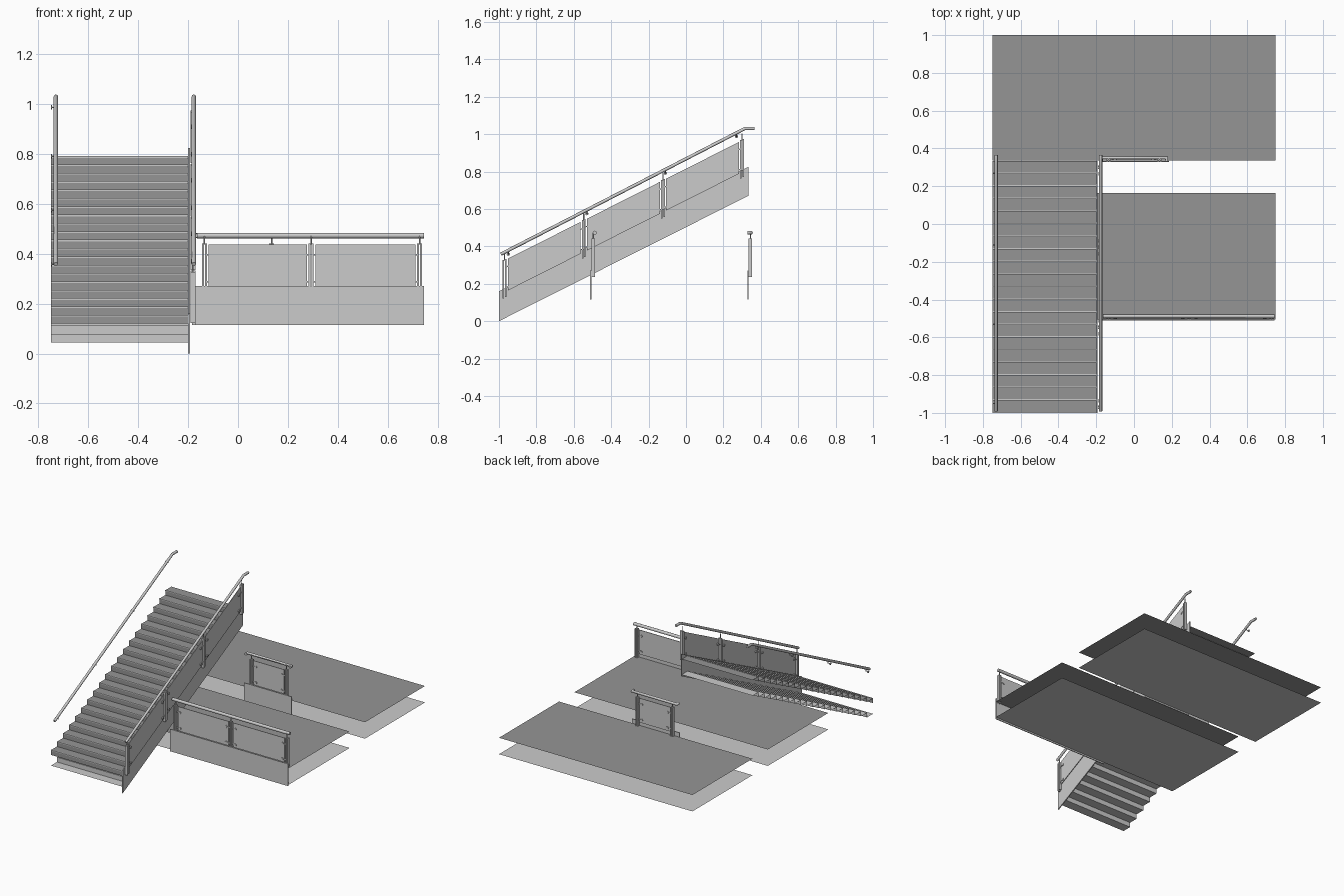
import bpy, bmesh
from mathutils import Vector, Matrix

if "Cube" in bpy.data.objects:
    bpy.data.objects.remove(bpy.data.objects["Cube"])

dark = bpy.data.materials.new("dark_floor")
dark.diffuse_color = (0.3, 0.3, 0.3, 1)
dark.use_nodes = True
dark.node_tree.nodes["Principled BSDF"].inputs["Base Color"].default_value = dark.diffuse_color


def mesh_obj(name, verts, faces, mat=None):
    me = bpy.data.meshes.new(name)
    me.from_pydata(verts, [], faces)
    ob = bpy.data.objects.new(name, me)
    bpy.context.collection.objects.link(ob)
    if mat:
        me.materials.append(mat)
    return ob


def prism(name, quad, offset):
    """Extrude a flat four-point profile by an offset vector."""
    v = [Vector(p) for p in quad]
    v += [p + Vector(offset) for p in v]
    f = [(3, 2, 1, 0), (4, 5, 6, 7)] + [(i, (i + 1) % 4, (i + 1) % 4 + 4, i + 4) for i in range(4)]
    ob = mesh_obj(name, v, f)
    bm = bmesh.new()
    bm.from_mesh(ob.data)
    bmesh.ops.recalc_face_normals(bm, faces=bm.faces)
    bm.to_mesh(ob.data)
    bm.free()
    return ob


def box(name, x0, x1, y0, y1, z0, z1):
    return prism(name, [(x0, y0, z0), (x1, y0, z0), (x1, y1, z0), (x0, y1, z0)], (0, 0, z1 - z0))


def tube(name, pts, r):
    cu = bpy.data.curves.new(name, 'CURVE')
    cu.dimensions = '3D'
    cu.bevel_depth = r
    cu.bevel_resolution = 2
    cu.use_fill_caps = True
    sp = cu.splines.new('POLY')
    sp.points.add(len(pts) - 1)
    for p, c in zip(sp.points, pts):
        p.co = (*c, 1)
    ob = bpy.data.objects.new(name, cu)
    bpy.context.collection.objects.link(ob)
    return ob


# floor slabs: dark top sheet and light underside sheet
for name, y0, y1 in (("rear_floor", 0.335, 1.0), ("front_floor", -0.505, 0.165)):
    rect = [(-0.75, y0), (0.75, y0), (0.75, y1), (-0.75, y1)]
    mesh_obj(name + "_top", [(x, y, 0.24) for x, y in rect], [(0, 1, 2, 3)], dark)
    mesh_obj(name + "_underside", [(x, y, 0.125) for x, y in rect], [(3, 2, 1, 0)])

# stair flight: stepped upper and lower sheets
N, XL, XR, Y0 = 20, -0.75, -0.2, -1.0
RUN, RISE = 1.333 / N, 0.67 / N


def steps(name, z0, first_riser, flip, mat=None):
    prof = [(Y0, z0)] if first_riser else []
    for i in range(N):
        z = z0 + (i + 1) * RISE
        prof += [(Y0 + i * RUN, z), (Y0 + (i + 1) * RUN, z)]
    v = [(x, y, z) for y, z in prof for x in (XL, XR)]
    f = [(2 * i, 2 * i + 1, 2 * i + 3, 2 * i + 2) for i in range(len(prof) - 1)]
    mesh_obj(name, v, [q[::-1] for q in f] if flip else f, mat)


steps("stair_treads", 0.12, True, False, dark)
steps("stair_underside", 0.0115, False, True)

# light nosing strip on each tread
for i in range(N):
    y, z = Y0 + i * RUN, 0.12 + (i + 1) * RISE
    box("nosing", XL, XR, y - 0.001, y + 0.006, z - 0.005, z + 0.0015)

# stair stringer
prism("stair_stringer", [(-0.2, -1, 0), (-0.2, 0.333, 0.67), (-0.2, 0.333, 0.825), (-0.2, -1, 0.16)], (0.007, 0, 0))


def railing(name, origin, along, out, slope, posts):
    """Posts, glass panels and clamps; origin is the post bottom at parameter 0."""
    o, a, n = Vector(origin), Vector(along), Vector(out)
    up = Vector((0, 0, 1))

    def pt(t, h):
        return o + a * t + up * (h + slope * t)

    def plate(nm, t0, t1, h0, h1, d, sheared):
        m = slope * (t0 + t1) / 2
        k = [(t0, h0), (t1, h0), (t1, h1), (t0, h1)]
        q = [(pt(t, h) if sheared else o + a * t + up * (h + m)) - n * d / 2 for t, h in k]
        prism(name + nm, q, n * d)

    for t in posts:
        for s in (-1, 1):
            c = t + s * 0.006
            plate("_post", c - 0.004, c + 0.004, 0, 0.205, 0.02, False)
        tube(name + "_rod", [pt(t, 0.2), pt(t, 0.238)], 0.003)
    for t0, t1 in zip(posts, posts[1:]):
        t0, t1 = t0 + 0.017, t1 - 0.017
        plate("_glass", t0, t1, 0.03, 0.2, 0.004, True)
        for t, e in ((t0, 1), (t1, -1)):
            for h in (0.05, 0.16):
                c = pt(t + e * 0.018, h)
                tube(name + "_clamp", [c - n * 0.007, c + n * 0.007], 0.009)
                plate("_clamp_arm", min(t - e * 0.012, t + e * 0.016), max(t - e * 0.012, t + e * 0.016),
                      h - 0.003, h + 0.003, 0.009, True)


# stair railing
railing("stair", (-0.181, 0, 0.615), (0, 1, 0), (1, 0, 0), 0.505, [-0.97, -0.547, -0.123, 0.3])
# front landing guard
box("front_fascia", -0.17, 0.745, -0.512, -0.506, 0.115, 0.27)
railing("front_guard", (0, -0.496, 0.237), (1, 0, 0), (0, 1, 0), 0, [-0.135, 0.293, 0.728])
tube("front_handrail", [(-0.165, -0.488, 0.473), (0.745, -0.488, 0.473)], 0.011)
# rear short guard
box("rear_fascia", -0.185, 0.185, 0.328, 0.334, 0.115, 0.27)
railing("rear_guard", (0, 0.344, 0.237), (1, 0, 0), (0, 1, 0), 0, [-0.135, 0.135])
tube("rear_handrail", [(-0.172, 0.33, 0.473), (-0.172, 0.35, 0.473), (0.172, 0.35, 0.473), (0.172, 0.33, 0.473)], 0.01)

# sloped handrails either side of the stair
for name, x in (("right_handrail", -0.177), ("left_handrail", -0.73)):
    tube(name, [(x, -0.99, 0.358), (x, 0.315, 1.03), (x, 0.365, 1.03)], 0.009)

# wall brackets of the left handrail
for y in (-0.95, -0.53, -0.11, 0.27):
    z = 0.358 + (y + 0.99) * 0.515
    tube("wall_bracket", [(-0.73, y, z), (-0.73, y, z - 0.02), (-0.747, y, z - 0.02)], 0.003)
    tube("wall_bracket_plate", [(-0.75, y, z - 0.02), (-0.746, y, z - 0.02)], 0.009)
